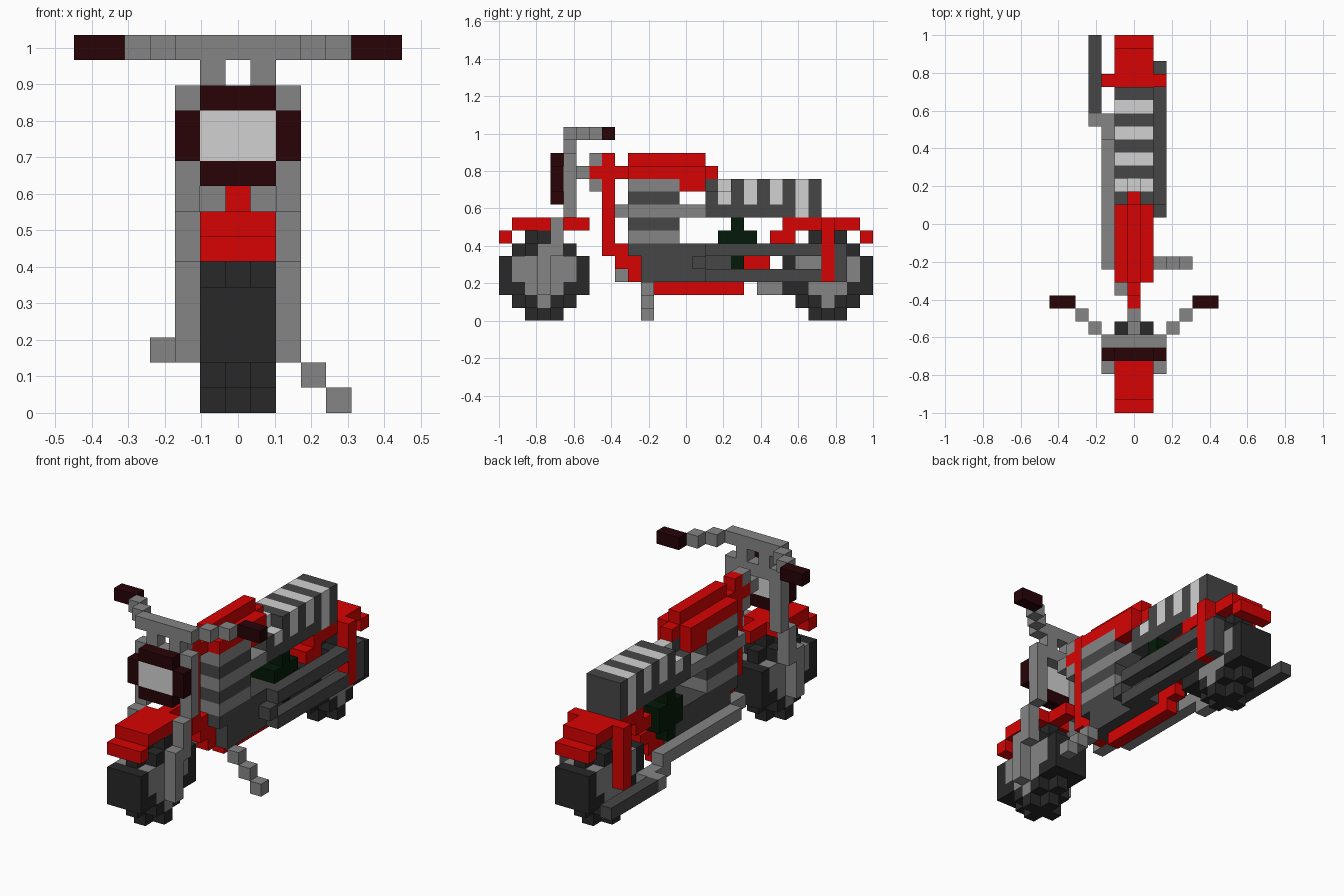
import bpy
import bmesh
from itertools import product
from mathutils import Vector

if "Cube" in bpy.data.objects:
    bpy.data.objects.remove(bpy.data.objects["Cube"], do_unlink=True)

LENGTH = 29                 # blocks along the bike
UNIT = 2 / LENGTH           # size of one block
WIDE = (-1, 1)              # usual body width, in blocks


def material(name, *rgb):
    mat = bpy.data.materials.new(name)
    mat.use_nodes = True
    colour = (*rgb, 1)
    mat.diffuse_color = colour
    mat.node_tree.nodes["Principled BSDF"].inputs["Base Color"].default_value = colour
    return mat


red = material("red paint", .68, .001, .001)
steel = material("steel grey", .235, .235, .235)
pale = material("pale grey", .64, .64, .64)
dark = material("dark grey", .062, .062, .062)
rubber = material("tyre rubber", .021, .021, .021)
maroon = material("dark maroon", .021, .001, .002)
green = material("dark green", .001, .010, .002)


def span(value):
    low, high = value if isinstance(value, tuple) else (value, value)
    return range(low, high + 1)


def block(x, y, z):
    """All grid cells in a box; each argument is one index or an inclusive pair."""
    return set(product(span(x), span(y), span(z)))


def mirror(cells):
    return cells | {(-x, y, z) for x, y, z in cells}


def part(name, mat, *groups):
    """Make one object from grid cells, keeping only the outer faces."""
    cells = set().union(*groups)
    bm = bmesh.new()
    for cell in sorted(cells):
        centre = Vector((cell[0], cell[1] + .5 - LENGTH / 2, cell[2] + .5))
        for axis, sign in product(range(3), (-1, 1)):
            beside = list(cell)
            beside[axis] += sign
            if tuple(beside) in cells:
                continue
            normal, u = Vector(), Vector()
            normal[axis] = sign / 2
            u[(axis + 1) % 3] = .5
            v = normal.cross(u) * 2
            corners = (-u - v, u - v, u + v, v - u)
            bm.faces.new([bm.verts.new((centre + normal + c) * UNIT) for c in corners])
    bmesh.ops.remove_doubles(bm, verts=bm.verts[:], dist=UNIT / 100)
    bmesh.ops.dissolve_limit(bm, angle_limit=.01, verts=bm.verts[:], edges=bm.edges[:])
    mesh = bpy.data.meshes.new(name)
    bm.to_mesh(mesh)
    bm.free()
    mesh.materials.append(mat)
    obj = bpy.data.objects.new(name, mesh)
    bpy.context.collection.objects.link(obj)
    return obj


def wheel(name, first):
    """Blocky wheel with a knobbly tread and a diamond hub."""
    tyre, hub = set(), set()
    for x, dy, dz in product(span(WIDE), span((-3, 3)), span((-3, 3))):
        a, b = abs(dy), abs(dz)
        if a + b > 4:
            continue
        cell = (x, first + 3 + dy, 3 + dz)
        if a + b <= 2 or (a == 2 and dz == 1):
            hub.add(cell)
        elif x == 0 or a + b < 4 or a == 3:
            tyre.add(cell)
    part(name + "_tyre", rubber, tyre)
    part(name + "_hub", steel, hub)


wheel("front_wheel", 0)
wheel("rear_wheel", LENGTH - 7)

# Front fork and handlebar
part("fork", steel,
     mirror(block(2, 3, (2, 5)) | block(2, 4, (5, 7)) | block(2, 5, (8, 12))),
     block((-2, 2), 5, 12), mirror(block(1, 5, 13)))
part("handlebar", steel, block((-2, 2), 5, 14),
     mirror(block(3, 6, 14) | block(4, 7, 14)))
part("grips", maroon, mirror(block((5, 6), 8, 14)))
part("steering_neck", steel, block(0, 6, 11), block(0, 7, 10), block(0, 7, 12))

# Headlight
part("headlight_rim", maroon, block(WIDE, 4, 9), block(WIDE, 4, 12),
     mirror(block(2, 4, (10, 11))))
part("headlight_lens", pale, block(WIDE, 4, (10, 11)))

# Fenders and rear struts
part("front_fender", red, block(WIDE, (1, 4), 7), block(WIDE, 0, 6),
     block(0, (5, 6), 7))
part("rear_fender", red, block(WIDE, (22, 27), 7), block(WIDE, 28, 6),
     block(WIDE, (21, 22), 6))
part("rear_struts", red, mirror(block(2, 25, (3, 7))))

# Single tube frame and stepped tank
part("frame_front", red, block(0, 8, (5, 12)), block(0, 9, (4, 5)),
     block(0, 10, (3, 4)), block(0, (7, 9), 11))
part("frame_bottom", red, block(0, (12, 18), 2), block(0, (18, 19), 3),
     block(0, (19, 20), 4))
part("tank", red, block(0, (10, 15), 12), block(WIDE, (10, 15), 11),
     block(WIDE, (14, 15), 10), block(0, 16, 11))

# Engine: finned cylinder above the crankcase
fins = [block(WIDE, (10, 13), z) for z in range(6, 11)]
part("cylinder_light_fins", steel, *fins[::2])
part("cylinder_dark_fins", dark, *fins[1::2])
part("crankcase", dark, block(WIDE, 10, 5), block(WIDE, (11, 16), (3, 5)),
     block(WIDE, 17, (3, 4)))
part("carburettor", green, block(WIDE, 18, (4, 7)), block(WIDE, (17, 19), (5, 6)))

# Striped seat, with a narrow nose
stripes = []
for y in range(16, 25):
    top = block(0 if y < 18 else WIDE, y, 10)
    stripes.append(top | block(WIDE, y, (8 if y > 22 else 9, 9)))
part("seat_dark_stripes", dark, *stripes[::2])
part("seat_light_stripes", pale, *stripes[1::2])
part("seat_base", dark, block(WIDE, (16, 22), 8))
part("seat_bracket", steel, block(WIDE, (14, 15), 8))

# Chain loop on the left side, broken by the strut
part("chain", dark, (block(2, (16, 26), 5) | block(2, (16, 26), 3)
     | block(2, 15, 4) | block(2, 26, 4)) - block(2, 25, (3, 5)))

# Exhaust on the right side, and the kickstand on the left
part("exhaust_pipe", steel, block(-1, 9, 8), block(-1, (9, 10), 3),
     block(-2, (11, 20), 3), block(-2, (20, 22), 2), block(-3, 22, 2))
part("muffler", dark, block(-3, (23, 28), 2))
part("kickstand", steel, block(2, 11, 2), block(3, 11, 1), block(4, 11, 0))
